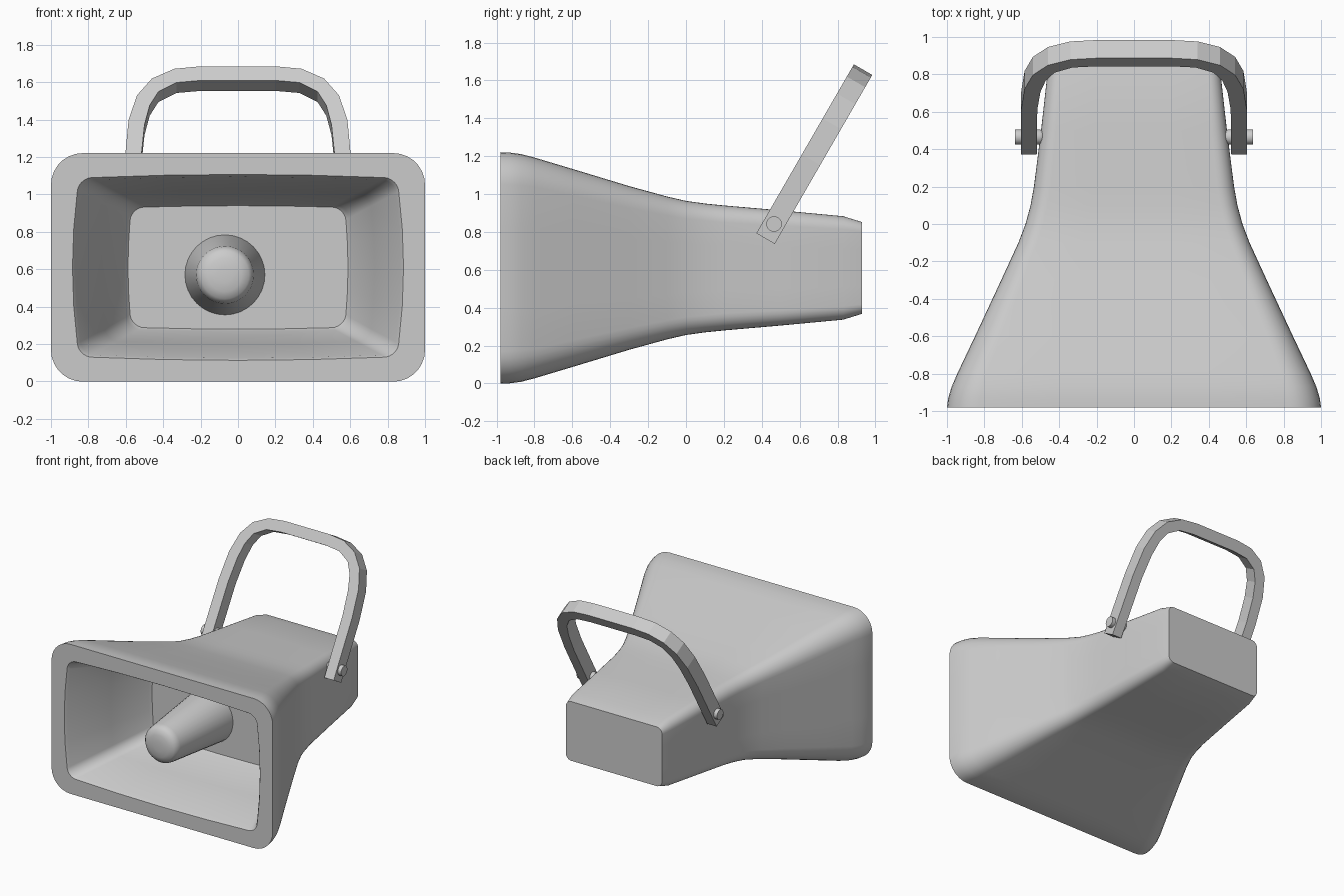
import bpy, bmesh
from math import pi, sin, cos, radians
from mathutils import Vector, Matrix

if "Cube" in bpy.data.objects:
    bpy.data.objects.remove(bpy.data.objects["Cube"])

ZC = 0.61  # height of the horn axis


def finish(bm, name, angle=None):
    bmesh.ops.recalc_face_normals(bm, faces=bm.faces)
    me = bpy.data.meshes.new(name)
    bm.to_mesh(me)
    bm.free()
    ob = bpy.data.objects.new(name, me)
    bpy.context.collection.objects.link(ob)
    if angle:
        me.shade_smooth()
        me.set_sharp_from_angle(angle=radians(angle))
    return ob


def section(y, w, h, r, bow=0.0, arc=7, side=4):
    """Rounded rectangle in the XZ plane, sides optionally bowed outward."""
    pts = []
    for k, (sx, sz) in enumerate([(1, 1), (-1, 1), (-1, -1), (1, -1)]):
        for i in range(arc + 1):
            a = k * pi / 2 + i / arc * pi / 2
            pts.append(Vector((sx * (w - r) + r * cos(a), y, sz * (h - r) + r * sin(a))))
    n, out = arc + 1, []
    for i, p in enumerate(pts):
        out.append(p)
        if i % n == n - 1:
            q = pts[(i + 1) % len(pts)]
            out += [p.lerp(q, j / side) for j in range(1, side)]
    return [(p.x * (1 - bow * (p.z / h) ** 2), y, ZC + p.z * (1 - bow * (p.x / w) ** 2)) for p in out]


def loft(name, rings, angle):
    bm = bmesh.new()
    loops = [[bm.verts.new(p) for p in ring] for ring in rings]
    for a, b in zip(loops, loops[1:]):
        for i in range(len(a)):
            j = (i + 1) % len(a)
            bm.faces.new((a[i], a[j], b[j], b[i]))
    bm.faces.new(loops[0])
    bm.faces.new(loops[-1])
    return finish(bm, name, angle)


# Flared horn: outer shell from back to front, then the rim and inner mouth
outer = [(0.93, 0.435, 0.242, 0.05), (0.83, 0.46, 0.273, 0.07), (0.5, 0.497, 0.304, 0.08),
         (0.2, 0.535, 0.33, 0.09), (0.1, 0.553, 0.34, 0.09), (0, 0.58, 0.354, 0.095),
         (-0.1, 0.618, 0.377, 0.10), (-0.3, 0.71, 0.432, 0.115), (-0.6, 0.85, 0.523, 0.14),
         (-0.8, 0.945, 0.583, 0.155), (-0.87, 0.975, 0.601, 0.165),
         (-0.93, 0.993, 0.609, 0.17), (-0.98, 1.0, 0.611, 0.17)]
inner = [(-0.98, 0.885, 0.497, 0.07, 0.04), (-0.96, 0.87, 0.485, 0.07, 0.04),
         (-0.6, 0.73, 0.41, 0.07, 0.035), (-0.29, 0.605, 0.342, 0.07, 0.03),
         (-0.27, 0.588, 0.33, 0.07, 0.03)]
loft("horn", [section(*s) for s in outer + inner], 40)

# Tapered plug inside the mouth with a softly domed tip
plug = [(-0.26, 0.215), (-0.86, 0.154), (-0.89, 0.147), (-0.912, 0.128), (-0.926, 0.09), (-0.932, 0.04)]
loft("centre_plug", [[(-0.07 + r * cos(i * pi / 16), y, 0.57 + r * sin(i * pi / 16))
                      for i in range(32)] for y, r in plug], 40)

# Tilted strap handle: outer and inner outline (x, distance along the strap)
o_half = [(0.605, 0), (0.603, 0.48), (0.585, 0.70), (0.54, 0.851), (0.46, 0.955), (0.34, 1.015), (0.2, 1.03)]
i_half = [(0.52, 0), (0.517, 0.48), (0.50, 0.67), (0.472, 0.79), (0.425, 0.875), (0.33, 0.93), (0.2, 0.943)]
along, across = Vector((0, 0.5, 0.866)), Vector((0, 0.866, -0.5)) * 0.056
base = Vector((0, 0.42, 0.765))


def strap_side(half, s):
    full = half + [(-x, u) for x, u in reversed(half)]
    return [base + Vector((x, 0, 0)) + along * u + across * s for x, u in full]


bm = bmesh.new()
edges = [[bm.verts.new(p) for p in strap_side(h, s)]
         for h, s in ((o_half, -1), (o_half, 1), (i_half, 1), (i_half, -1))]
for k in range(4):
    a, b = edges[k], edges[(k + 1) % 4]
    for i in range(len(a) - 1):
        bm.faces.new((a[i], a[i + 1], b[i + 1], b[i]))
for end in (0, -1):
    bm.faces.new([e[end] for e in edges])
finish(bm, "carry_handle")

# Pivot bolts with a rounded inner end
for side, s in (("right", 1), ("left", -1)):
    prof = [(0.47, 0.012), (0.476, 0.024), (0.488, 0.035), (0.505, 0.041), (0.635, 0.041)]
    loft("pivot_bolt_" + side, [[(s * x, 0.465 + r * cos(i * pi / 12), 0.842 + r * sin(i * pi / 12))
                                 for i in range(24)] for x, r in prof], 40)
